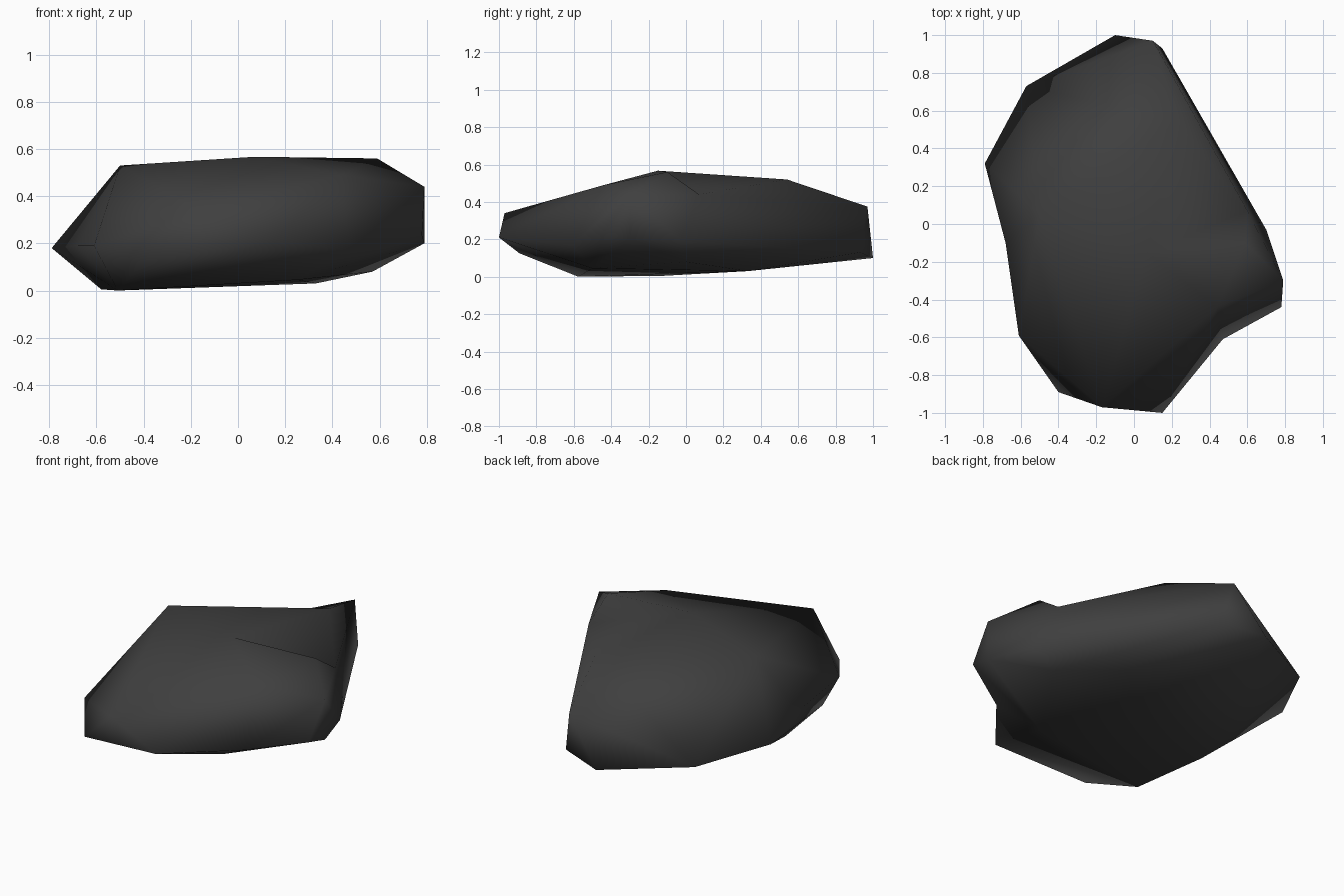
import bpy
import bmesh
from mathutils import Vector

cube = bpy.data.objects.get("Cube")
if cube:
    bpy.data.objects.remove(cube, do_unlink=True)

# Dark stone colour
stone = bpy.data.materials.new("dark_stone")
stone.use_nodes = True
colour = (0.05, 0.05, 0.05, 1)
stone.diffuse_color = colour
shader = stone.node_tree.nodes["Principled BSDF"]
shader.inputs["Base Color"].default_value = colour
shader.inputs["Roughness"].default_value = 0.9

# Named corners of the boulder
corners = {
    # top
    "top_right": (-.5, .05, .53), "top_mid": (.07, -.15, .567),
    "top_left": (.59, -.1, .56), "top_back": (.23, .54, .52),
    "top_front": (.44, -.44, .49), "shoulder": (.6, .07, .44),
    # rim
    "back_high": (.1, .97, .375), "back_low": (.15, .93, .13),
    "back_tip": (-.1, 1, .1), "back_right": (-.57, .73, .14),
    "right_tip": (-.79, .32, .18), "right_front": (-.61, -.59, .19),
    "front_right": (-.4, -.89, .125), "front_high": (-.17, -.97, .34),
    "front_tip": (.15, -1, .21), "left_front": (.78, -.44, .235),
    "left_high": (.79, -.3, .44), "left_low": (.79, -.3, .2),
    "left_back": (.7, -.03, .19),
    # base
    "base_front": (-.51, -.575, 0), "base_right": (-.58, -.12, .005),
    "base_back": (.33, .33, .03), "base_left": (.57, 0, .08),
    "base_mid": (.25, -.5, .045),
}

bm = bmesh.new()


def corner(name):
    """Find the vertex at a named corner."""
    place = Vector(corners[name])
    return min(bm.verts, key=lambda v: (v.co - place).length)


def chip(a, b, name, co):
    """Split the edge from a to b and pull the new corner inwards."""
    ends = {corner(a), corner(b)}
    edge = next((e for e in bm.edges if set(e.verts) == ends), None)
    if edge is None:
        return
    corners[name] = co
    result = bmesh.ops.subdivide_edges(bm, edges=[edge], cuts=1)
    middle = next(g for g in result["geom_inner"]
                  if isinstance(g, bmesh.types.BMVert))
    middle.co = co
    bmesh.ops.triangulate(bm, faces=[f for f in bm.faces if len(f.verts) > 3])


def crease(a, b):
    """Turn the edge between two triangles so that it joins a to b."""
    if a not in corners or b not in corners:
        return
    ends = {corner(a), corner(b)}
    for edge in bm.edges:
        around = {v for f in edge.link_faces for v in f.verts}
        if around - set(edge.verts) == ends:
            bmesh.ops.rotate_edges(bm, edges=[edge], use_ccw=False)
            return


# Outer shell
for place in corners.values():
    bm.verts.new(place)
bmesh.ops.convex_hull(bm, input=bm.verts[:])
bmesh.ops.delete(bm, geom=[v for v in bm.verts if not v.link_faces],
                 context="VERTS")

# Chipped sides and hollow creases
chip("left_front", "front_tip", "notch", (.47, -.61, .17))
chip("right_tip", "right_front", "waist", (-.68, -.1, .19))
crease("notch", "top_front")
crease("top_mid", "shoulder")
crease("top_back", "back_right")

bmesh.ops.recalc_face_normals(bm, faces=bm.faces[:])
for face in bm.faces:
    face.smooth = True

mesh = bpy.data.meshes.new("boulder")
bm.to_mesh(mesh)
bm.free()
mesh.materials.append(stone)
boulder = bpy.data.objects.new("boulder", mesh)
bpy.context.collection.objects.link(boulder)
